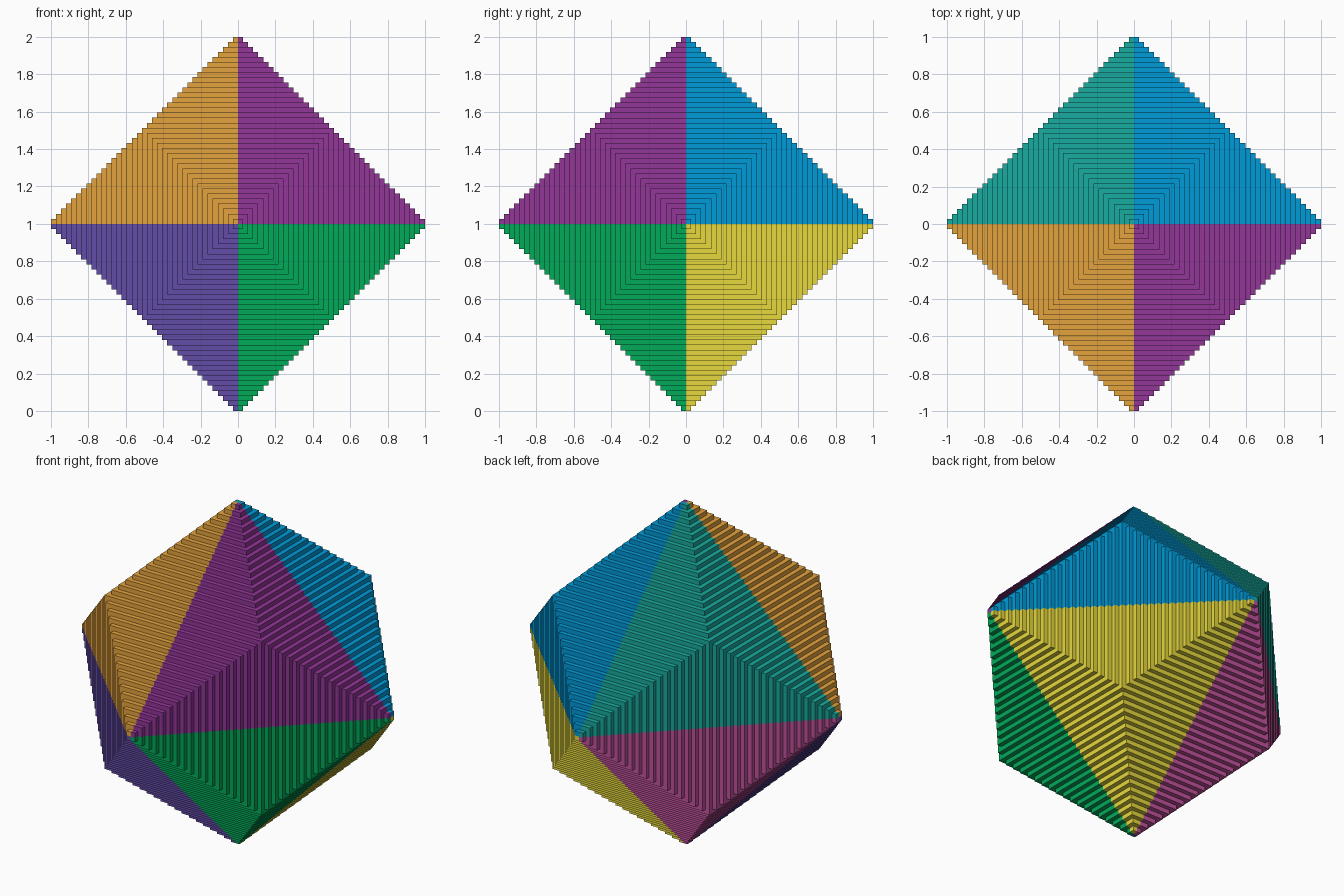
import bpy, bmesh

if "Cube" in bpy.data.objects:
    bpy.data.objects.remove(bpy.data.objects["Cube"])

N = 37            # number of terraces from centre to tip
S = 1.0 / N


def srgb(r, g, b):
    def lin(c):
        c /= 255
        return c / 12.92 if c <= 0.04045 else ((c + 0.055) / 1.055) ** 2.4
    return (lin(r), lin(g), lin(b), 1)


# one colour per octant, keyed by the signs of x, y, z
OCTANTS = {
    (-1, -1, 1): ("orange", (229, 164, 61)),
    (1, -1, 1): ("purple", (147, 54, 152)),
    (1, 1, 1): ("blue", (0, 155, 217)),
    (-1, 1, 1): ("teal", (24, 172, 160)),
    (-1, -1, -1): ("indigo", (99, 76, 167)),
    (1, -1, -1): ("green", (2, 170, 90)),
    (1, 1, -1): ("yellow", (230, 216, 61)),
    (-1, 1, -1): ("mauve", (194, 82, 157)),
}


def terraces():
    """L-shaped treads of one octant: (height, v0, v1, w0, w1) in steps."""
    for m in range(N):
        h = N - m
        yield h, m, m + 1, 0, min(m + 1, h)
        if m:
            yield h, 0, min(m, h), m, m + 1


def build_octant(signs, name, rgb):
    bm = bmesh.new()
    for axis in range(3):                     # treads facing x, y and z
        for h, v0, v1, w0, w1 in terraces():
            corners = []
            for v, w in ((v0, w0), (v1, w0), (v1, w1), (v0, w1)):
                p = [0, 0, 0]
                p[axis], p[(axis + 1) % 3], p[(axis + 2) % 3] = h, v, w
                x, y, z = (c * s * S for c, s in zip(p, signs))
                corners.append(bm.verts.new((x, y, z + 1)))
            if signs[0] * signs[1] * signs[2] < 0:
                corners.reverse()             # keep mirrored faces outward
            bm.faces.new(corners)
    bmesh.ops.remove_doubles(bm, verts=bm.verts, dist=1e-5)
    mesh = bpy.data.meshes.new(name + "_octant")
    bm.to_mesh(mesh)
    bm.free()
    mat = bpy.data.materials.new(name)
    mat.diffuse_color = srgb(*rgb)
    mat.use_nodes = True
    mat.node_tree.nodes["Principled BSDF"].inputs["Base Color"].default_value = mat.diffuse_color
    mesh.materials.append(mat)
    bpy.context.collection.objects.link(bpy.data.objects.new(name + "_octant", mesh))


for signs, (name, rgb) in OCTANTS.items():
    build_octant(signs, name, rgb)
